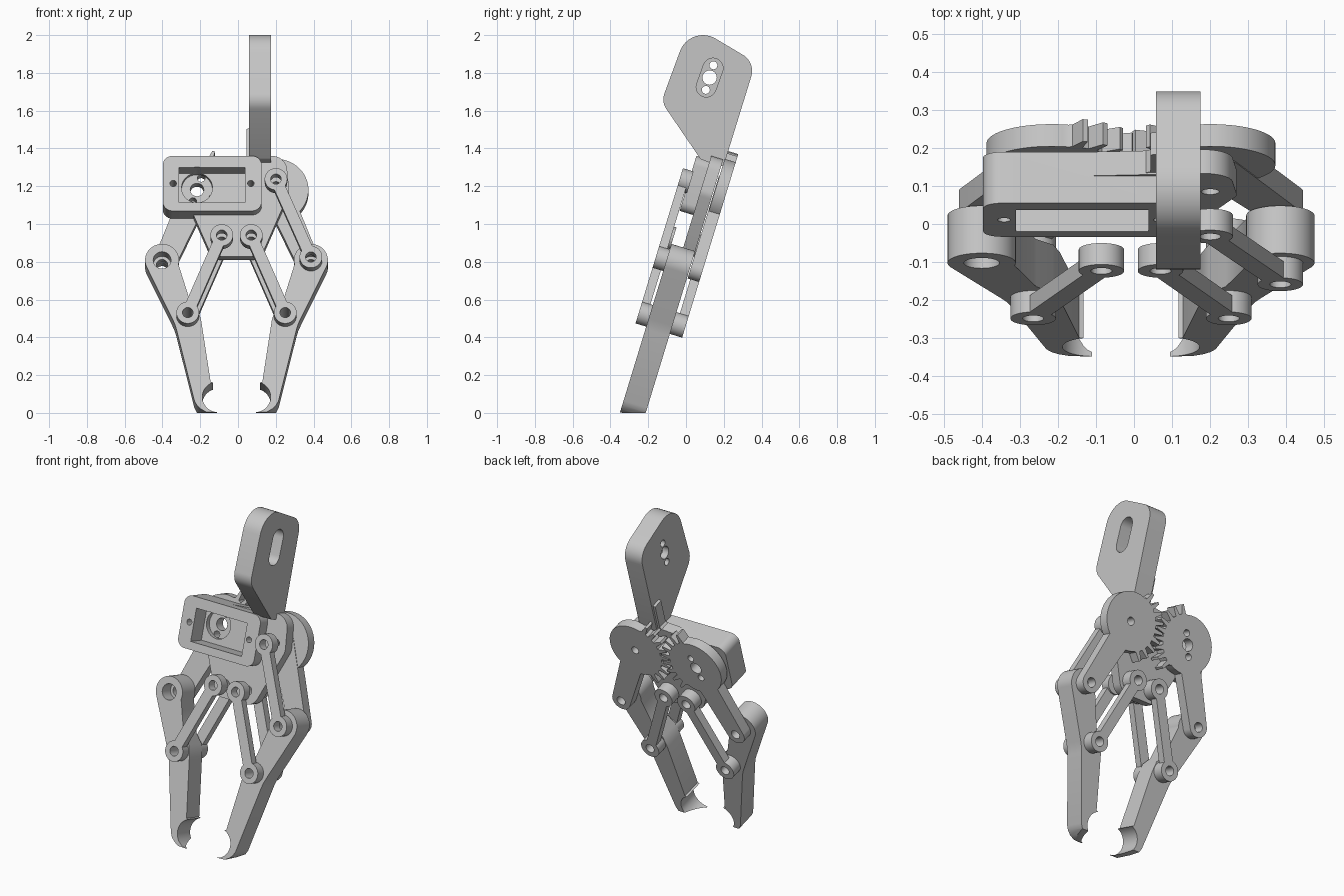
import bpy, bmesh
from math import sin, cos, radians, pi
from mathutils import Matrix, Vector
from mathutils.geometry import convex_hull_2d

cube = bpy.data.objects.get("Cube")
if cube:
    bpy.data.objects.remove(cube, do_unlink=True)

grey = bpy.data.materials.new("light grey plastic")
grey.use_nodes = True
grey.diffuse_color = (0.56, 0.56, 0.56, 1)
grey.node_tree.nodes["Principled BSDF"].inputs["Base Color"].default_value = (0.56, 0.56, 0.56, 1)

# Leaning frame: (across, along, forward); upright frame: (y, z, x)
LEAN = Matrix.Rotation(radians(73), 4, 'X')
UPRIGHT = Matrix(((0, 0, 1, 0), (1, 0, 0, 0), (0, 1, 0, 0), (0, 0, 0, 1)))
MID = -0.008
parts = []


def arc(cx, cy, r, a0=0, a1=360, n=40):
    return [(cx + r * cos(radians(a0 + (a1 - a0) * i / n)),
             cy + r * sin(radians(a0 + (a1 - a0) * i / n))) for i in range(n + (a1 - a0 < 360))]


def hull(*circles):
    pts = [Vector(p) for c in circles for p in arc(*c)]
    return [tuple(pts[i]) for i in convex_hull_2d(pts)]


def prism(name, pts, d0, d1, frame=LEAN, floor=False):
    bm = bmesh.new()
    face = bm.faces.new([bm.verts.new((x, y, d0)) for x, y in pts])
    ext = bmesh.ops.extrude_face_region(bm, geom=[face])
    verts = [g for g in ext["geom"] if isinstance(g, bmesh.types.BMVert)]
    bmesh.ops.translate(bm, verts=verts, vec=(0, 0, d1 - d0))
    bm.transform(frame)
    if floor:
        bmesh.ops.bisect_plane(bm, geom=bm.verts[:] + bm.edges[:] + bm.faces[:],
                               plane_co=(0, 0, 0), plane_no=(0, 0, -1), clear_outer=True)
        bmesh.ops.holes_fill(bm, edges=[e for e in bm.edges if e.is_boundary])
    bmesh.ops.recalc_face_normals(bm, faces=bm.faces)
    mesh = bpy.data.meshes.new(name)
    bm.to_mesh(mesh)
    bm.free()
    mesh.materials.append(grey)
    obj = bpy.data.objects.new(name, mesh)
    bpy.context.collection.objects.link(obj)
    parts.append(obj)
    return obj


def combine(obj, other, how):
    mod = obj.modifiers.new("join", 'BOOLEAN')
    mod.operation, mod.object, mod.solver = how, other, 'EXACT'
    bpy.context.view_layer.objects.active = obj
    bpy.ops.object.modifier_apply(modifier=mod.name)
    parts.remove(other)
    bpy.data.objects.remove(other, do_unlink=True)


def cut(obj, pts, d0, d1, frame=LEAN):
    combine(obj, prism("cutter", pts, d0, d1, frame), 'DIFFERENCE')


def drill(obj, x, y, r, d0=0, d1=0.6, frame=LEAN):
    cut(obj, arc(x, y, r, n=28), d0, d1, frame)


# Pivot points of the linkage, as distance from the middle and height
GEAR, KNUCKLE = (0.209, 1.174), (0.394, 0.743)
INNER, GRIP = (0.078, 0.864), (0.258, 0.435)


def link(name, s, a, b, d0, d1, bar0, bar1):
    (ax, ay), (bx, by) = [(MID + s * p[0], p[1]) for p in (a, b)]
    obj = prism(name, hull((ax, ay, 0.031), (bx, by, 0.031)), bar0, bar1)
    for x, y in ((ax, ay), (bx, by)):
        combine(obj, prism("boss", arc(x, y, 0.06), d0, d1), 'UNION')
    for x, y in ((ax, ay), (bx, by)):
        drill(obj, x, y, 0.028)


def gear_outline(cx, cy, inward, shift):
    pts = []
    teeth, pitch = 9, 15
    span = teeth * pitch / 2
    for i in range(teeth):
        for f, r in ((0, 0.178), (0.2, 0.178), (0.38, 0.232), (0.62, 0.232), (0.8, 0.178)):
            a = radians(inward - span + (i + f + shift) * pitch)
            pts.append((cx + r * cos(a), cy + r * sin(a)))
    start = inward + span + shift * pitch
    return pts + arc(cx, cy, 0.172, start, start + 360 - 2 * span, 40)


for s, side in ((1, "left"), (-1, "right")):
    gx, gy = MID + s * GEAR[0], GEAR[1]
    kx, ky = MID + s * KNUCKLE[0], KNUCKLE[1]

    # Curved finger with a round notch at the tip
    outline = [(0.16, -0.097), (0.19, -0.08), (0.21, -0.06), (0.223, -0.035),
               (0.318, 0.36), (0.327, 0.39), (0.34, 0.42)]
    outline += arc(*KNUCKLE, 0.09, -25, 195, 30)
    outline += [(0.25, 0.53), (0.205, 0.48), (0.187, 0.41), (0.137, 0.07)]
    outline += arc(0.096, -0.014, 0.085, -85, 70, 20)[::-1]
    finger = prism(side + "_finger", [(MID + s * x, y) for x, y in outline], 0.204, 0.335, floor=True)
    drill(finger, kx, ky, 0.03)
    drill(finger, kx, ky, 0.047, 0.25)
    drill(finger, MID + s * GRIP[0], GRIP[1], 0.028)

    # Toothed sector with its drive arm
    gear = prism(side + "_gear", gear_outline(gx, gy, 180 if s > 0 else 0, 0 if s > 0 else 0.5), 0.136, 0.197)
    combine(gear, prism("arm", hull((gx, gy, 0.075), (kx, ky, 0.06)), 0.136, 0.2), 'UNION')
    drill(gear, kx, ky, 0.028)
    drill(gear, gx, gy, 0.024 if s > 0 else 0.036)
    if s < 0:
        for k in (-1, 1):
            drill(gear, gx + k * 0.022, gy + k * 0.064, 0.02)

    # Parallel links on both sides of the finger
    link(side + "_front_link", s, INNER, GRIP, 0.335, 0.394, 0.348, 0.394)
    link(side + "_back_link", s, INNER, GRIP, 0.136, 0.204, 0.136, 0.185)
link("upper_front_link", 1, GEAR, KNUCKLE, 0.335, 0.394, 0.348, 0.394)

# Base plate carrying the pivots
base = prism("base_plate", hull((MID - INNER[0], INNER[1], 0.08), (MID + INNER[0], INNER[1], 0.08),
                                (MID + GEAR[0], 1.15, 0.07), (0.18, 1.26, 0.08),
                                (MID - GEAR[0], 1.174, 0.08), (-0.22, 1.24, 0.07)), 0.204, 0.27)
for s in (-1, 1):
    drill(base, MID + s * INNER[0], INNER[1], 0.028)
drill(base, MID + GEAR[0], GEAR[1], 0.024)

# Motor housing with an open pocket
housing = prism("motor_housing", hull(*[(x, y, 0.05) for x in (-0.348, 0.075) for y in (1.063, 1.267)]),
                0.204, 0.345)
combine(base, housing, 'UNION')
cut(base, [(-0.312, 1.06), (0.038, 1.06), (0.038, 1.254), (-0.312, 1.254)], 0.235, 0.5)
drill(base, MID - GEAR[0], GEAR[1], 0.082)
for x in (-0.343, 0.068):
    drill(base, x, 1.165, 0.017)

# Upright mounting arm with a recessed slot and screw holes
mount = prism("mounting_arm", hull((0.09, 1.87, 0.13), (0.25, 1.81, 0.1), (-0.03, 1.66, 0.09),
                                   (0.09, 1.36, 0.02), (0.18, 1.33, 0.025)), 0.058, 0.176, UPRIGHT)
drill(mount, 0.125, 1.775, 0.038, 0, 0.3, UPRIGHT)
for k in (-1, 1):
    drill(mount, 0.125 + k * 0.02, 1.775 + k * 0.065, 0.021, 0, 0.3, UPRIGHT)
cut(mount, hull((0.107, 1.725, 0.053), (0.143, 1.825, 0.053)), 0.1, 0.3, UPRIGHT)

# Gusset joining the arm to the base
prism("gusset", [(0.0, 1.3), (0.044, 1.34), (0.044, 1.49), (0.07, 1.5), (0.07, 1.3)], 0.204, 0.265)

bpy.ops.object.select_all(action='DESELECT')
for obj in parts:
    obj.select_set(True)
bpy.context.view_layer.objects.active = parts[0]
bpy.ops.object.shade_smooth_by_angle(angle=radians(30))
